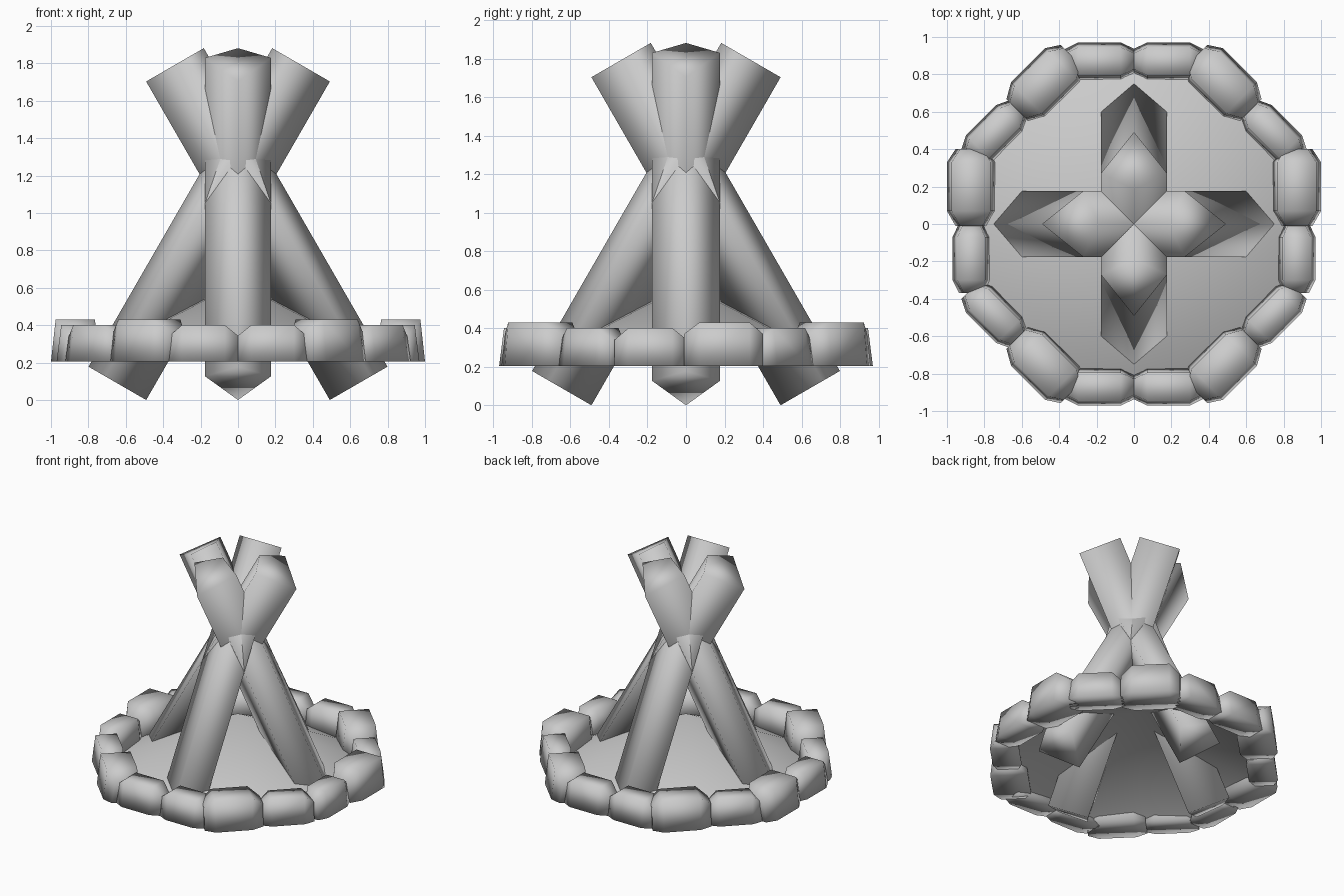
import bpy, math
from mathutils import Vector, Matrix

if "Cube" in bpy.data.objects:
    bpy.data.objects.remove(bpy.data.objects["Cube"])


def loft(name, sections, matrix):
    """Closed solid running through a list of matching point loops."""
    n = len(sections[0])
    verts = [matrix @ Vector(p) for sec in sections for p in sec]
    faces = []
    for i in range(len(sections) - 1):
        for j in range(n):
            k = (j + 1) % n
            faces.append((i * n + j, i * n + k, (i + 1) * n + k, (i + 1) * n + j))
    last = (len(sections) - 1) * n
    faces.append(tuple(reversed(range(n))))
    faces.append(tuple(range(last, last + n)))
    me = bpy.data.meshes.new(name)
    me.from_pydata(verts, [], faces)
    ob = bpy.data.objects.new(name, me)
    bpy.context.collection.objects.link(ob)
    # consistent outward normals, smooth shading
    import bmesh
    bm = bmesh.new()
    bm.from_mesh(me)
    bmesh.ops.recalc_face_normals(bm, faces=bm.faces)
    bm.to_mesh(me)
    bm.free()
    me.polygons.foreach_set("use_smooth", [True] * len(me.polygons))
    return ob


# Four leaning logs with a kite-shaped section, crossing near the top
up = Vector((-math.sin(math.radians(60)), 0, 0.5))
side = Vector((0, 0.176, 0))


def log_section(centre):
    c = Vector(centre)
    return [c + up * 0.178, c + up * 0.075 + side, c - up * 0.178, c + up * 0.075 - side]


for k in range(4):
    loft(f"log_{k + 1}",
         [log_section((-0.645, 0, 0.089)), log_section((0.337, 0, 1.792))],
         Matrix.Rotation(k * math.pi / 2, 4, 'Z'))

# Octagonal ring of stones, two per side, some larger
APOTHEM = 0.87
large = {(0, 1), (1, 1), (3, -1), (4, -1), (5, 1), (7, -1)}


def stone_section(t, half, taper, top):
    return [(APOTHEM + half, t, 0.205), (APOTHEM + half - taper, t, top),
            (APOTHEM - half + taper, t, top), (APOTHEM - half, t, 0.205)]


for k in range(8):
    for s in (-1, 1):
        if (k, s) in large:
            half, top, ts = 0.13, 0.43, (-0.01, 0.07, 0.33, 0.40)
        else:
            half, top, ts = 0.10, 0.40, (-0.005, 0.07, 0.30, 0.37)
        shape = [(half * 0.65, top - 0.06), (half, top), (half, top), (half * 0.65, top - 0.06)]
        loft(f"stone_{k + 1}_{'a' if s < 0 else 'b'}",
             [stone_section(s * t, h, 0.025, z) for t, (h, z) in zip(ts, shape)],
             Matrix.Rotation(k * math.pi / 4, 4, 'Z'))

# Low heap of ash: an open cone inside the ring
bpy.ops.mesh.primitive_cone_add(vertices=16, radius1=0.87, radius2=0, depth=0.42,
                                end_fill_type='NOTHING', location=(0, 0, 0.415))
ash = bpy.context.object
ash.name = "ash_heap"
bpy.ops.object.shade_smooth()
